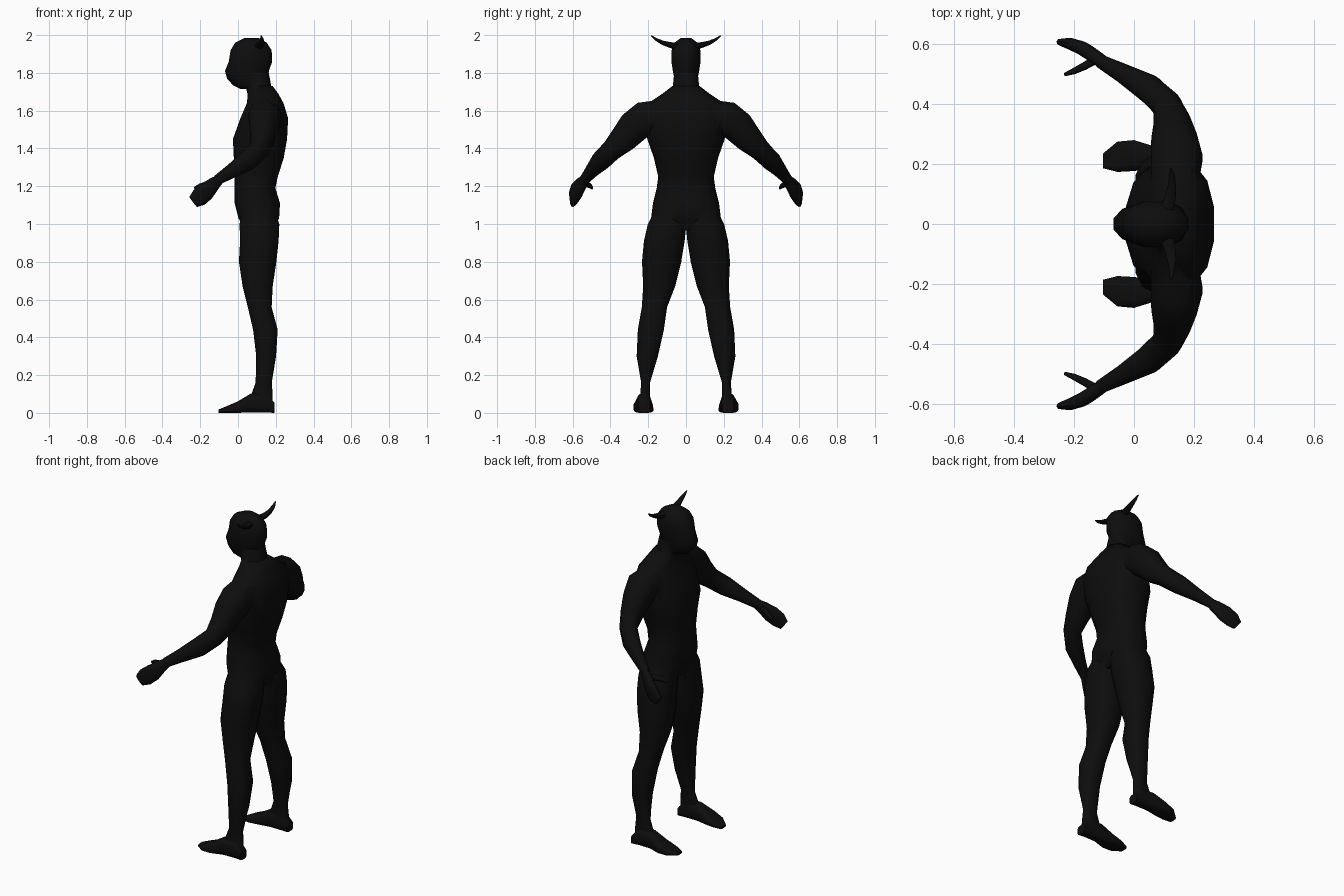
import bpy, bmesh, math
from mathutils import Vector

skin = bpy.data.materials.new("matte black")
skin.diffuse_color = (0.004, 0.004, 0.004, 1)


def loft(name, rings, sides=12, power=0.85):
    """Closed skin through rings of (centre, half axis u, half axis v)."""
    bm = bmesh.new()
    loops = []
    for c, u, v in rings:
        loop = []
        for i in range(sides):
            a = 2 * math.pi * (i + 0.5) / sides
            cu = math.copysign(abs(math.cos(a)) ** power, math.cos(a))
            sv = math.copysign(abs(math.sin(a)) ** power, math.sin(a))
            loop.append(bm.verts.new(Vector(c) + u * cu + v * sv))
        loops.append(loop)
    for a, b in zip(loops, loops[1:]):
        for i in range(sides):
            j = (i + 1) % sides
            bm.faces.new((a[i], a[j], b[j], b[i]))
    bm.faces.new(loops[0])
    bm.faces.new(loops[-1])
    bmesh.ops.recalc_face_normals(bm, faces=bm.faces)
    me = bpy.data.meshes.new(name)
    bm.to_mesh(me)
    bm.free()
    me.materials.append(skin)
    ob = bpy.data.objects.new(name, me)
    bpy.context.collection.objects.link(ob)
    return ob


def upright(rows, s=1):
    """Rings stacked in z from (z, x0, x1, y0, y1)."""
    return [(((x0 + x1) / 2, s * (y0 + y1) / 2, z),
             Vector(((x1 - x0) / 2, 0, 0)), Vector((0, (y1 - y0) / 2, 0)))
            for z, x0, x1, y0, y1 in rows]


def tube(rows, s=1):
    """Rings along a path from (x, y, z, sideways radius, upward radius)."""
    pts = [Vector((x, s * y, z)) for x, y, z, _, _ in rows]
    out = []
    for i, p in enumerate(pts):
        t = (pts[min(i + 1, len(pts) - 1)] - pts[max(i - 1, 0)]).normalized()
        u = t.cross(Vector((0, 0, 1))).normalized()
        out.append((p, u * rows[i][3], u.cross(t) * rows[i][4]))
    return out


# Torso: z, back and front limits, half width
torso = [(0.965, 0.04, 0.18, 0.10), (1.03, 0.0, 0.22, 0.185),
         (1.11, -0.02, 0.225, 0.175), (1.19, -0.02, 0.2, 0.155),
         (1.25, -0.02, 0.213, 0.147), (1.35, -0.025, 0.245, 0.17),
         (1.45, -0.03, 0.263, 0.205), (1.56, 0.01, 0.268, 0.215),
         (1.64, 0.045, 0.243, 0.2), (1.69, 0.05, 0.215, 0.125),
         (1.73, 0.05, 0.185, 0.072)]
body = loft("body", upright([(z, a, b, -w, w) for z, a, b, w in torso]), 14)

# Neck and head with the face pushed forward
neck = [(1.64, 0.06, 0.21, 0.07), (1.72, 0.04, 0.18, 0.072),
        (1.80, 0.02, 0.165, 0.065)]
head = [(1.715, 0.01, 0.13, 0.035), (1.735, -0.03, 0.15, 0.055),
        (1.77, -0.062, 0.162, 0.064), (1.81, -0.073, 0.168, 0.072),
        (1.86, -0.053, 0.185, 0.08), (1.92, -0.043, 0.182, 0.079),
        (1.96, -0.018, 0.155, 0.062), (1.985, 0.035, 0.11, 0.028)]
parts = [loft("neck", upright([(z, a, b, -w, w) for z, a, b, w in neck])),
         loft("head", upright([(z, a, b, -w, w) for z, a, b, w in head]), 12, 1)]

leg = [(1.08, 0.02, 0.19, 0.01, 0.16), (1.0, 0.005, 0.222, -0.005, 0.205),
       (0.91, 0.008, 0.218, 0.004, 0.226), (0.80, 0.002, 0.206, 0.022, 0.236),
       (0.67, 0.022, 0.186, 0.055, 0.229), (0.56, 0.05, 0.18, 0.098, 0.236),
       (0.44, 0.078, 0.212, 0.115, 0.257), (0.30, 0.095, 0.203, 0.147, 0.263),
       (0.16, 0.092, 0.18, 0.19, 0.238), (0.10, 0.07, 0.185, 0.19, 0.243),
       (0.03, 0.08, 0.185, 0.19, 0.255)]
# Foot: x, top height, inner and outer limits
foot = [(-0.103, 0.018, 0.185, 0.235), (-0.055, 0.038, 0.172, 0.275),
        (0.0, 0.062, 0.175, 0.28), (0.07, 0.105, 0.186, 0.258),
        (0.15, 0.10, 0.187, 0.255), (0.192, 0.055, 0.19, 0.255)]
arm = [(0.135, 0.13, 1.58, 0.08, 0.08), (0.142, 0.22, 1.56, 0.088, 0.092),
       (0.135, 0.275, 1.515, 0.078, 0.088), (0.128, 0.335, 1.447, 0.062, 0.073),
       (0.11, 0.395, 1.39, 0.05, 0.056), (0.05, 0.45, 1.335, 0.048, 0.053),
       (-0.03, 0.497, 1.283, 0.034, 0.038), (-0.11, 0.54, 1.232, 0.023, 0.027)]
hand = [(-0.09, 0.53, 1.243, 0.02, 0.023), (-0.125, 0.553, 1.215, 0.024, 0.036),
        (-0.165, 0.58, 1.175, 0.024, 0.05), (-0.205, 0.597, 1.142, 0.02, 0.05),
        (-0.237, 0.603, 1.117, 0.012, 0.034)]
thumb = [(-0.12, 0.55, 1.212, 0.015, 0.018), (-0.165, 0.525, 1.21, 0.014, 0.016),
         (-0.2, 0.508, 1.202, 0.011, 0.013), (-0.23, 0.497, 1.19, 0.006, 0.007)]
horn = [(0.11, 0.05, 1.942, 0.024, 0.02), (0.12, 0.085, 1.948, 0.02, 0.016),
        (0.126, 0.125, 1.96, 0.015, 0.012), (0.126, 0.16, 1.978, 0.01, 0.008),
        (0.123, 0.184, 1.997, 0.003, 0.003)]

# Paired limbs and horns
horns = []
for s, side in ((1, "right"), (-1, "left")):
    parts.append(loft(side + "_leg", upright(leg, s)))
    sole = [((x, s * (a + b) / 2, h / 2), Vector((0, (b - a) / 2, 0)),
             Vector((0, 0, h / 2))) for x, h, a, b in foot]
    parts.append(loft(side + "_foot", sole, 12, 0.6))
    parts.append(loft(side + "_arm", tube(arm, s)))
    parts.append(loft(side + "_hand", tube(hand, s), 10, 0.75))
    parts.append(loft(side + "_thumb", tube(thumb, s), 8))
    horns.append(loft(side + "_horn", tube(horn, s), 8, 1))

# Fuse limbs and head into one continuous body
bpy.context.view_layer.objects.active = body
for p in parts:
    m = body.modifiers.new("fuse", 'BOOLEAN')
    m.operation = 'UNION'
    m.solver = 'EXACT'
    m.object = p
    bpy.ops.object.modifier_apply(modifier=m.name)
    bpy.data.objects.remove(p, do_unlink=True)

# Soft shading
for ob in [body] + horns:
    bpy.ops.object.select_all(action='DESELECT')
    ob.select_set(True)
    bpy.context.view_layer.objects.active = ob
    bpy.ops.object.shade_smooth_by_angle(angle=math.radians(50))
